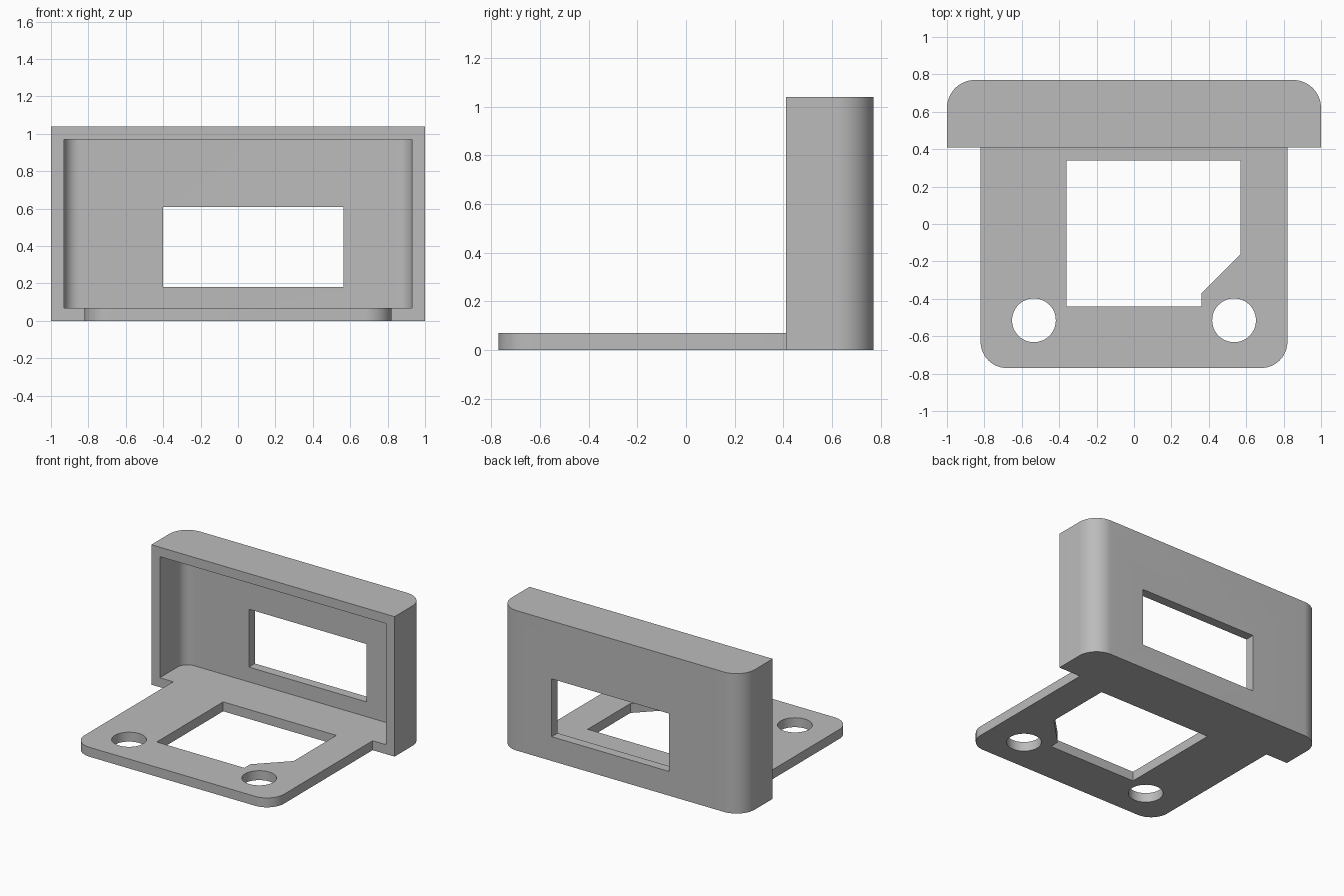
import bpy
import bmesh
from math import sin, cos, pi, radians

cube = bpy.data.objects.get("Cube")
if cube:
    bpy.data.objects.remove(cube, do_unlink=True)

# Overall sizes
WALL = 0.07
FRONT, BACK = 0.41, 0.77
HEIGHT = 1.04

grey = bpy.data.materials.new("plain grey")
grey.use_nodes = True
grey.diffuse_color = (0.5, 0.5, 0.5, 1)
grey.node_tree.nodes["Principled BSDF"].inputs["Base Color"].default_value = (0.5, 0.5, 0.5, 1)


def arc(cx, cy, r, start, end, steps=16):
    """Points along an arc, angles in degrees."""
    angles = [radians(start + (end - start) * i / steps) for i in range(steps + 1)]
    return [(cx + r * cos(a), cy + r * sin(a)) for a in angles]


def prism(name, outline, z0, z1):
    """Extrude a counter-clockwise outline from z0 up to z1."""
    bm = bmesh.new()
    face = bm.faces.new([bm.verts.new((x, y, z0)) for x, y in outline])
    top = bmesh.ops.extrude_face_region(bm, geom=[face])["geom"]
    verts = [g for g in top if isinstance(g, bmesh.types.BMVert)]
    bmesh.ops.translate(bm, verts=verts, vec=(0, 0, z1 - z0))
    bmesh.ops.recalc_face_normals(bm, faces=bm.faces)
    mesh = bpy.data.meshes.new(name)
    bm.to_mesh(mesh)
    bm.free()
    mesh.materials.append(grey)
    obj = bpy.data.objects.new(name, mesh)
    bpy.context.collection.objects.link(obj)
    return obj


def rectangle(x0, x1, y0, y1):
    return [(x0, y0), (x1, y0), (x1, y1), (x0, y1)]


def round_back(half, y0, y1, r):
    """Rectangle with its two back corners rounded."""
    return ([(-half, y0), (half, y0)]
            + arc(half - r, y1 - r, r, 0, 90)
            + arc(r - half, y1 - r, r, 90, 180))


def combine(body, tool, operation):
    """Apply a boolean and discard the tool."""
    mod = body.modifiers.new(operation.lower(), 'BOOLEAN')
    mod.operation = operation
    mod.solver = 'EXACT'
    mod.object = tool
    bpy.context.view_layer.objects.active = body
    bpy.ops.object.modifier_apply(modifier=mod.name)
    bpy.data.objects.remove(tool, do_unlink=True)


# Upright open-fronted housing
bracket = prism("bracket", round_back(1, FRONT, BACK, 0.15), 0, HEIGHT)

# Flat base plate with rounded front corners, joined under the housing
half, r, front = 0.82, 0.14, -0.77
plate_outline = (arc(r - half, front + r, r, 180, 270)
                 + arc(half - r, front + r, r, 270, 360)
                 + [(half, FRONT + 0.1), (-half, FRONT + 0.1)])
combine(bracket, prism("base_plate", plate_outline, 0, WALL), 'UNION')

# Hollow inside the housing
cavity = round_back(1 - WALL, FRONT - 0.1, BACK - WALL, 0.08)
combine(bracket, prism("cavity", cavity, WALL, HEIGHT - WALL), 'DIFFERENCE')

# Window through the back wall
window = rectangle(-0.4, 0.565, BACK - 0.2, BACK + 0.1)
combine(bracket, prism("window", window, 0.18, 0.61), 'DIFFERENCE')

# Opening in the base plate with one chamfered corner
opening = [(-0.36, -0.44), (0.36, -0.44), (0.36, -0.37),
           (0.57, -0.16), (0.57, 0.34), (-0.36, 0.34)]
combine(bracket, prism("opening", opening, -0.1, 0.2), 'DIFFERENCE')

# Two screw holes
for side in (-1, 1):
    hole = arc(side * 0.535, -0.515, 0.117, 0, 360, 48)[:-1]
    combine(bracket, prism("screw_hole", hole, -0.1, 0.2), 'DIFFERENCE')

# Smooth the round corners, keep the edges sharp
bpy.ops.object.select_all(action='DESELECT')
bracket.select_set(True)
bpy.context.view_layer.objects.active = bracket
bpy.ops.object.shade_smooth_by_angle(angle=radians(30))
